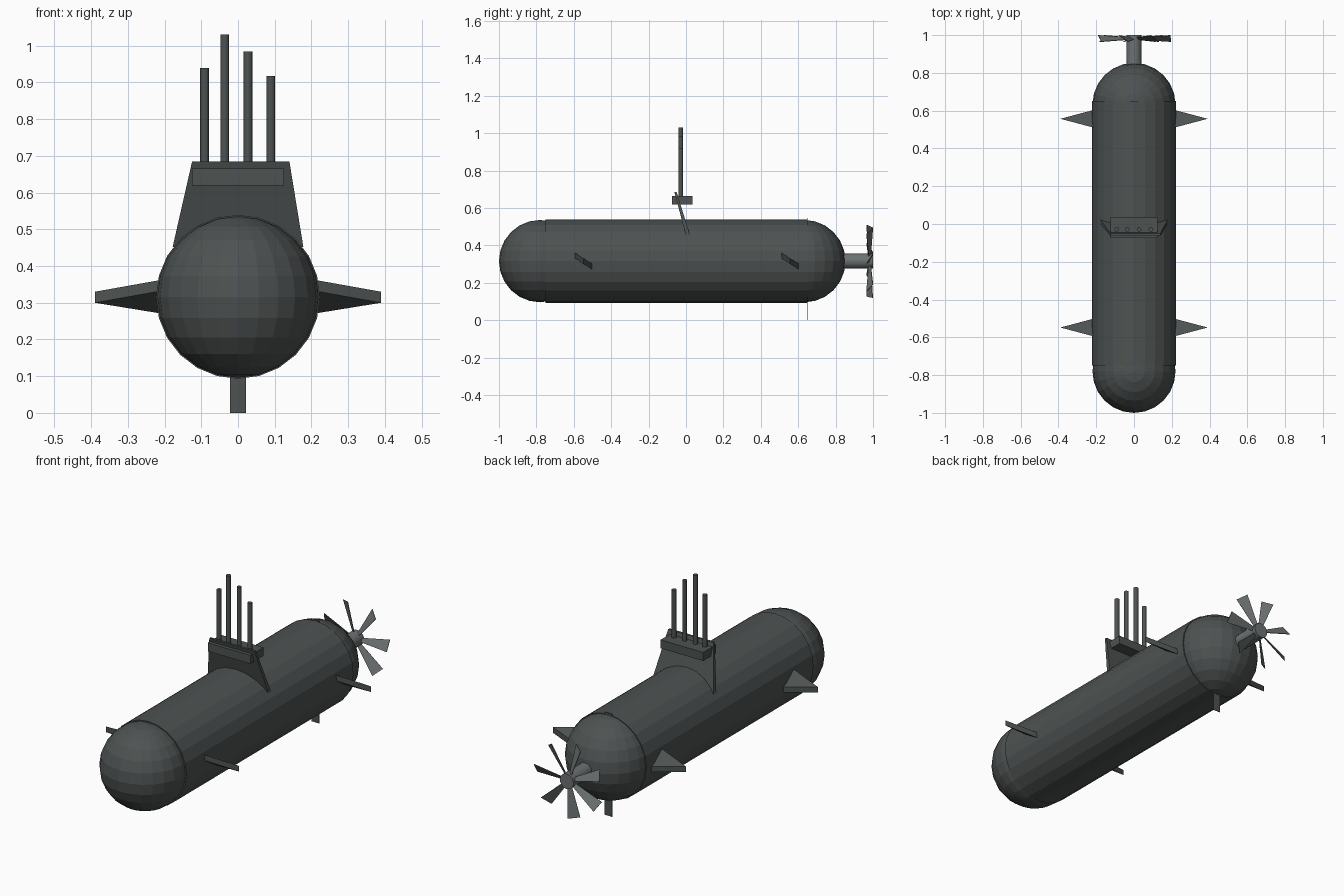
import bpy, bmesh, math
from mathutils import Matrix, Vector

cube = bpy.data.objects.get("Cube")
if cube:
    bpy.data.objects.remove(cube, do_unlink=True)

AXIS_Z = 0.316   # height of the hull's centre line


def material(name, colour):
    mat = bpy.data.materials.new(name)
    mat.use_nodes = True
    mat.diffuse_color = colour
    mat.node_tree.nodes["Principled BSDF"].inputs["Base Color"].default_value = colour
    return mat


HULL = material("dark hull grey", (0.075, 0.084, 0.083, 1))
METAL = material("mid metal grey", (0.15, 0.165, 0.165, 1))


def finish(name, bm, mat):
    bmesh.ops.recalc_face_normals(bm, faces=bm.faces)
    mesh = bpy.data.meshes.new(name)
    bm.to_mesh(mesh)
    bm.free()
    mesh.materials.append(mat)
    obj = bpy.data.objects.new(name, mesh)
    bpy.context.collection.objects.link(obj)
    return obj


def cylinder(name, radius, length, centre, mat, sides, along_y=False):
    bm = bmesh.new()
    turn = Matrix.Rotation(math.pi / 2, 4, 'X') if along_y else Matrix()
    bmesh.ops.create_cone(bm, cap_ends=True, segments=sides, radius1=radius,
                          radius2=radius, depth=length,
                          matrix=Matrix.Translation(centre) @ turn)
    return finish(name, bm, mat)


def prism(name, bottom, top, mat):
    """Solid between two matching outlines."""
    bm = bmesh.new()
    a = [bm.verts.new(p) for p in bottom]
    b = [bm.verts.new(p) for p in top]
    bm.faces.new(a)
    bm.faces.new(b)
    for i in range(len(a)):
        j = (i + 1) % len(a)
        bm.faces.new((a[i], a[j], b[j], b[i]))
    return finish(name, bm, mat)


def rect(x0, x1, y0, y1, z):
    return [(x0, y0, z), (x1, y0, z), (x1, y1, z), (x0, y1, z)]


# Hull with rounded ends
cylinder("hull", 0.223, 1.4, (0, -0.05, AXIS_Z), HULL, 24, along_y=True)
for name, y in (("bow_dome", -0.78), ("stern_dome", 0.633)):
    bm = bmesh.new()
    bmesh.ops.create_uvsphere(bm, u_segments=24, v_segments=12, radius=0.22,
                              matrix=Matrix.Translation((0, y, AXIS_Z)))
    finish(name, bm, HULL)

# Leaning sail plate and its bridge box
prism("sail", rect(-0.178, 0.178, 0.0, 0.022, 0.452),
      rect(-0.125, 0.14, -0.062, -0.05, 0.685), HULL)
prism("bridge", rect(-0.125, 0.125, -0.075, 0.035, 0.62),
      rect(-0.125, 0.125, -0.075, 0.035, 0.665), HULL)

# Masts
for i, (x, top) in enumerate(((-0.091, 0.94), (-0.036, 1.03),
                              (0.027, 0.985), (0.089, 0.918))):
    cylinder(f"mast_{i + 1}", 0.012, top - 0.64, (x, -0.028, (top + 0.64) / 2),
             HULL, 16)

# Tilted triangular side fins
for place, y in (("front", -0.548), ("rear", 0.557)):
    for side, s in (("left", 1), ("right", -1)):
        outline = [(s * 0.205, y - 0.049, 0.333), (s * 0.39, y, 0.3),
                   (s * 0.205, y + 0.049, 0.27)]
        prism(f"{place}_{side}_fin", outline,
              [(x, v, z + 0.03) for x, v, z in outline], HULL)

# Thin vertical rudder plate
prism("rudder", rect(-0.022, 0.022, 0.648, 0.65, 0),
      rect(-0.022, 0.022, 0.648, 0.65, 0.546), HULL)

# Propeller shaft and pitched blades
cylinder("propeller_shaft", 0.04, 0.18, (0, 0.91, AXIS_Z), METAL, 20, along_y=True)
bm = bmesh.new()
for k in range(7):
    angle = math.radians(4) + k * math.tau / 7
    out = Vector((math.cos(angle), 0, math.sin(angle)))
    across = Vector((-math.sin(angle), 0, math.cos(angle)))
    corners = []
    for radius, half, edge in ((0.025, 0.008, -1), (0.195, 0.026, -1),
                               (0.195, 0.026, 1), (0.025, 0.008, 1)):
        y = 0.982 + edge * half * 0.65
        corners.append(Vector((0, y, AXIS_Z)) + out * radius + across * half * edge)
    bm.faces.new([bm.verts.new(c) for c in corners])
blades = finish("propeller_blades", bm, METAL)
solid = blades.modifiers.new("thickness", 'SOLIDIFY')
solid.thickness = 0.003
solid.offset = 0
